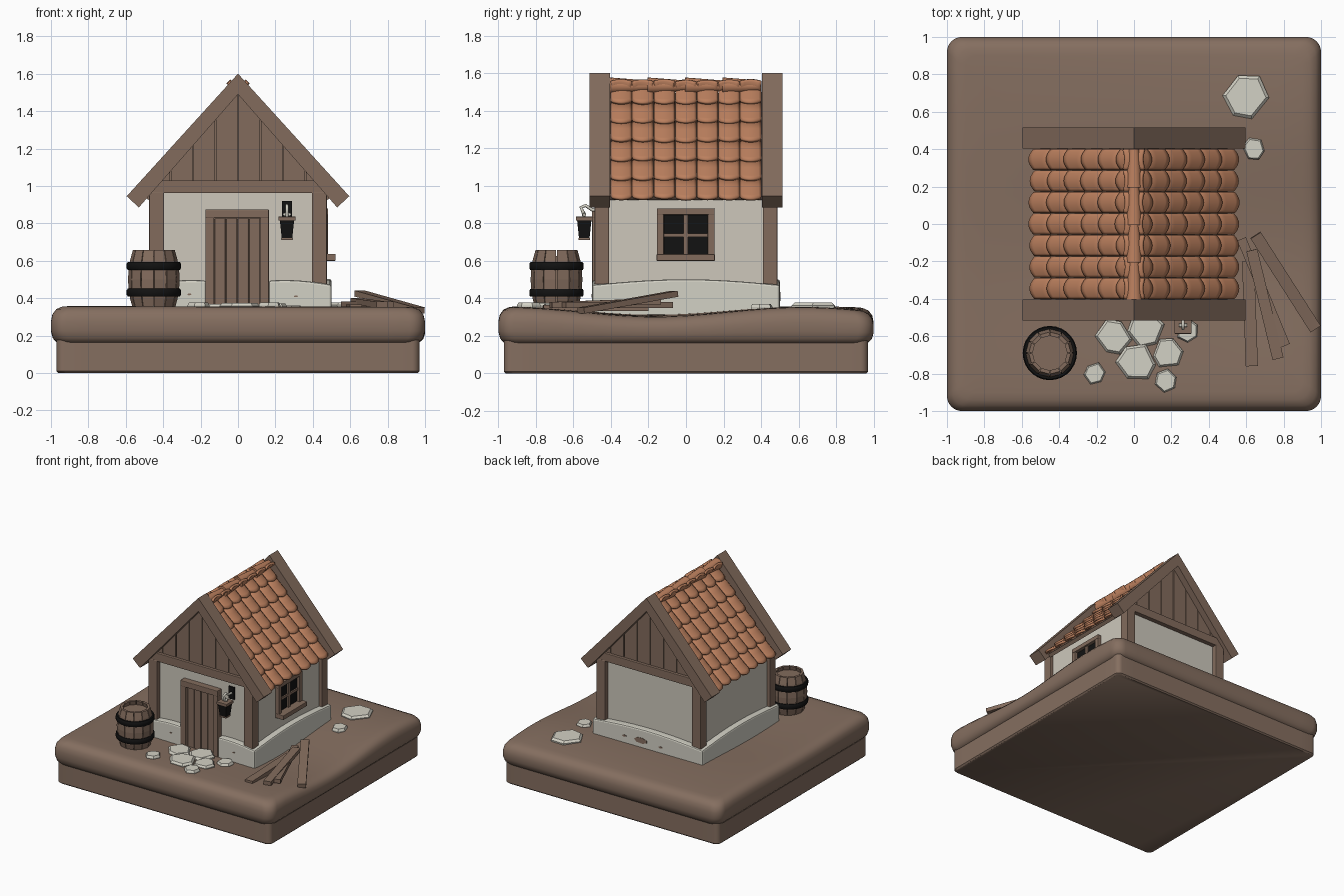
import bpy, bmesh, math, random
from mathutils import Vector, Matrix

random.seed(4)
cube = bpy.data.objects.get("Cube")
if cube:
    bpy.data.objects.remove(cube)


def material(name, r, g, b):
    m = bpy.data.materials.new(name)
    m.use_nodes = True
    m.diffuse_color = (r, g, b, 1)
    node = next(n for n in m.node_tree.nodes if n.type == 'BSDF_PRINCIPLED')
    node.inputs["Base Color"].default_value = (r, g, b, 1)
    return m


SOIL = material("soil brown", .235, .158, .117)
WOOD = material("wood brown", .225, .148, .108)
TILE = material("clay orange", .50, .215, .112)
WALL = material("plaster", .61, .575, .50)
STONE = material("pale stone", .65, .635, .555)
BLACK = material("iron black", .006, .006, .006)


def finish(name, bm, mat, smooth=False, bevel=0, recalc=True):
    if recalc:
        bmesh.ops.recalc_face_normals(bm, faces=bm.faces)
    me = bpy.data.meshes.new(name)
    bm.to_mesh(me)
    bm.free()
    me.materials.append(mat)
    ob = bpy.data.objects.new(name, me)
    bpy.context.collection.objects.link(ob)
    if bevel:
        mod = ob.modifiers.new("Bevel", 'BEVEL')
        mod.width, mod.segments = bevel, 2
    if smooth:
        bpy.ops.object.select_all(action='DESELECT')
        ob.select_set(True)
        bpy.context.view_layer.objects.active = ob
        bpy.ops.object.shade_smooth_by_angle(angle=math.radians(40))
    return ob


def loft(bm, rings, closed=False):
    """Skin a list of point rings; cap both ends, or join last to first."""
    vs = [[bm.verts.new(p) for p in r] for r in rings]
    n = len(vs[0])
    for a, b in zip(vs, vs[1:] + (vs[:1] if closed else [])):
        for i in range(n):
            bm.faces.new((a[i], a[(i + 1) % n], b[(i + 1) % n], b[i]))
    if not closed:
        bm.faces.new(vs[0])
        bm.faces.new(vs[-1])


def box(name, x, y, z, mat, bevel=0):
    bm = bmesh.new()
    loft(bm, [[(x[0], y[0], h), (x[1], y[0], h), (x[1], y[1], h), (x[0], y[1], h)] for h in z])
    return finish(name, bm, mat, bevel=bevel)


def prism(name, pts, y0, y1, mat, bevel=0, turn=0):
    """Extrude an x-z outline along y, then turn it about the z axis."""
    bm = bmesh.new()
    loft(bm, [[(px, y, pz) for px, pz in pts] for y in (y0, y1)])
    bm.transform(Matrix.Rotation(turn, 4, 'Z'))
    return finish(name, bm, mat, bevel=bevel)


def circle(r, z, n, c=(0, 0)):
    return [(c[0] + r * math.cos(math.tau * i / n), c[1] + r * math.sin(math.tau * i / n), z)
            for i in range(n)]


# Ground: two rounded slabs, the upper one with gentle waves
def ground(x, y):
    return .34 - .012 * x + (.016 + .01 * x) * math.sin(4 * y - .9)


def rounded_square(h, r, z, wavy=0):
    pts = []
    for k in range(4):
        rot = Matrix.Rotation(k * math.pi / 2, 2)
        corner = [(h - r + r * math.cos(a * math.pi / 12), h - r + r * math.sin(a * math.pi / 12))
                  for a in range(7)]
        side = [((h - r) * (1 - 2 * i / 16), h) for i in range(1, 16)]
        for p in corner + side:
            q = rot @ Vector(p)
            pts.append((q.x, q.y, z + wavy * (ground(q.x, q.y) - .34)))
    return pts


bm = bmesh.new()
loft(bm, [rounded_square(h, .04, z) for h, z in ((.96, 0), (.97, .01), (.97, .2))])
finish("lower_base", bm, SOIL, True)
bm = bmesh.new()
side = [(.93, .155, 0), (.97, .163, 0), (.99, .185, .1), (1, .22, .3), (1, .265, .6),
        (.992, .3, .8), (.972, .325, .9), (.94, .337, 1)]
loft(bm, [rounded_square(h, .08 * h, z, w) for h, z, w in side]
     + [rounded_square(.9 - .1 * i, .06 * (.9 - .1 * i), .34, 1) for i in range(9)])
finish("ground", bm, SOIL, True)

# House walls, corner posts, gables
box("walls", (-.45, .45), (-.45, .45), (.25, 1.0), WALL)
for sx in (-1, 1):
    for sy in (-1, 1):
        box("corner_post", sorted((sx * .395, sx * .475)), sorted((sy * .41, sy * .487)),
            (.28, .97), WOOD, .005)
for sy in (-1, 1):
    y = sorted((sy * .40, sy * .452))
    prism("gable_backing", [(-.46, .97), (.46, .97), (0, 1.5)], *y, WOOD)
    for i in range(-4, 4):
        a, b = i * .12 + .003, i * .12 + .117
        top = lambda x: max(1.0, 1.51 - 1.14 * abs(x))
        prism("gable_plank", [(a, .99), (b, .99), (b, top(b)), (a, top(a))],
              *sorted((sy * .43, sy * .462)), WOOD)
    box("gable_beam", (-.475, .475), sorted((sy * .42, sy * .485)), (.962, 1.03), WOOD, .004)
    for sx in (-1, 1):
        prism("barge_board", [(0, 1.6), (sx * .595, .945), (sx * .53, .885), (0, 1.49)],
              *sorted((sy * .405, sy * .515)), WOOD)

# Plinth with wavy top, open at the door
for k, (a, b) in enumerate(((-.5, -.17), (.165, .5), (-.5, .5), (-.5, .5), (-.5, .5))):
    front = k < 2
    crest = lambda t: .472 + (.025 * math.sin(math.tau * abs(t)) if front
                              else .03 * math.cos(math.pi * t))
    ts = [a + (b - a) * i / 12 for i in range(13)]
    prism("plinth", [(a, .24), (b, .24)] + [(t, crest(t)) for t in reversed(ts)],
          -.5, -.43, STONE, .012, 0 if front else (k - 1) * math.pi / 2)
for x, y, z, r in ((.06, .5, .41, .06), (.21, .5, .41, .02), (-.12, .5, .4, .02),
                   (-.26, -.5, .42, .012), (.31, -.5, .41, .012)):
    prism("worn_patch", [(x + px * r, z + pz * r * .4) for px, pz, _ in circle(1, 0, 7)],
          y - .003, y + .003, SOIL)

# Roof: deck, tongue tiles and ridge tiles
slope = math.atan(1.1)
for sx in (-1, 1):
    down = Vector((sx * math.cos(slope), 0, -math.sin(slope)))
    up = Vector((sx * math.sin(slope), 0, math.cos(slope)))
    prism("roof_deck", [(0, 1.495), (sx * .5, .945), (sx * .48, .925), (0, 1.45)], -.41, .41, WOOD)
    bm = bmesh.new()
    for row in range(6):
        for col in range(7):
            s = .085 + .137 * row + random.uniform(-.004, .004)
            yc = (col - 3) * .115
            lift = random.uniform(0, .005)
            grid = []
            for v in (0, .5, .85, 1):
                line = []
                for i in range(9):
                    u = i / 4 - 1
                    arch = 1 - u * u
                    p = (Vector((0, yc + u * .0565, 1.5)) + down * (s - .16 * (1 - v) + .024 * v * arch)
                         + up * (.002 + (.018 + lift) * v + .014 * arch))
                    line.append(bm.verts.new(p))
                grid.append(line)
            for g, h in zip(grid, grid[1:]):
                for i in range(8):
                    q = (g[i], h[i], h[i + 1], g[i + 1])
                    bm.faces.new(q if sx > 0 else q[::-1])
    tiles = finish("roof_tiles", bm, TILE, True, recalc=False)
    mod = tiles.modifiers.new("Thickness", 'SOLIDIFY')
    mod.thickness, mod.offset = .017, -1
for i in range(4):
    bm = bmesh.new()
    loft(bm, [[(px, -.405 + .2 * i + d, 1.533 + py) for px, py, _ in circle(r, 0, 16)]
              for d, r in ((0, .044), (.03, .042), (.205, .028))])
    finish("ridge_tile", bm, TILE, True)

# Door
for x in ((-.175, -.127), (.12, .165)):
    box("door_post", x, (-.5, -.43), (.28, .835), WOOD, .005)
box("door_lintel", (-.175, .165), (-.502, -.43), (.828, .875), WOOD, .005)
box("door_backing", (-.13, .125), (-.46, -.43), (.28, .83), WOOD)
for i in range(4):
    box("door_plank", (-.125 + .0615 * i, -.067 + .0615 * i), (-.475, -.45), (.3, .826), WOOD, .004)

# Window on the left wall
box("window_glass", (.445, .455), (-.13, .13), (.62, .86), BLACK)
for y in ((-.155, -.118), (.115, .152)):
    box("window_jamb", (.44, .48), y, (.63, .85), WOOD, .004)
box("window_head", (.44, .482), (-.155, .152), (.845, .88), WOOD, .004)
box("window_sill", (.44, .522), (-.157, .154), (.6, .636), WOOD, .004)
box("window_mullion", (.45, .468), (-.013, .01), (.63, .85), WOOD)
box("window_bar", (.45, .466), (-.12, .12), (.727, .747), WOOD)

# Lantern on a wall bracket
box("bracket_plate", (.235, .288), (-.46, -.445), (.82, .92), BLACK)
bm = bmesh.new()
loft(bm, [[(.262 + a * r, -.542 + b * r, z) for a, b in ((-1, -1), (1, -1), (1, 1), (-1, 1))]
          for z, r in ((.72, .028), (.815, .038))])
finish("lantern_body", bm, BLACK)
box("lantern_cap", (.216, .308), (-.587, -.497), (.814, .836), WOOD, .003)
box("lantern_foot", (.231, .293), (-.573, -.511), (.71, .722), WOOD, .003)
for name, pts in (("lantern_hook", [(0, -.45, .87), (0, -.5, .872), (0, -.535, .895), (0, -.56, .885),
                                    (0, -.548, .86), (0, -.542, .83)]),
                  ("lantern_crossbar", [(-.02, -.542, .845), (0, -.542, .85), (.02, -.542, .845)])):
    cu = bpy.data.curves.new(name, 'CURVE')
    cu.dimensions, cu.bevel_depth, cu.bevel_resolution = '3D', .009, 2
    cu.use_fill_caps = True
    sp = cu.splines.new('POLY')
    sp.points.add(len(pts) - 1)
    for p, q in zip(sp.points, pts):
        p.co = (.262 + q[0], q[1], q[2], 1)
    cu.materials.append(STONE)
    bpy.context.collection.objects.link(bpy.data.objects.new(name, cu))

# Barrel: staves, lid and hoops
bx, by = -.45, -.69
bm = bmesh.new()
for k in range(12):
    rings = []
    for i in range(7):
        t = i / 3 - 1
        r = .138 - .026 * t * t
        rings.append([(bx + rr * math.cos(a), by + rr * math.sin(a), .5 + .157 * t)
                      for rr, e in ((r, -.245), (r, .245), (r - .02, .245), (r - .02, -.245))
                      for a in [math.tau * (k + .5) / 12 + e]])
    loft(bm, rings)
finish("barrel_staves", bm, WOOD)
bm = bmesh.new()
loft(bm, [circle(.105, z, 24, (bx, by)) for z in (.36, .625)])
finish("barrel_lid", bm, WOOD)
for z in (.43, .572):
    bm = bmesh.new()
    loft(bm, [circle(r, z + d, 28, (bx, by)) for r, d in
              ((.12, -.02), (.139, -.021), (.145, -.012), (.145, .012), (.139, .021), (.12, .02))], True)
    finish("barrel_hoop", bm, BLACK, True)

# Stepping stones
for x, y, r in ((-.11, -.6, .1), (.06, -.56, .105), (.01, -.74, .11), (.18, -.69, .09), (.285, -.575, .065),
                (-.21, -.8, .062), (.17, -.84, .065), (.6, .68, .135), (.64, .4, .066)):
    g, spin = ground(x, y), random.random()
    edge = [(math.tau * (i + spin + random.uniform(-.15, .15)) / 6, r * random.uniform(.88, 1.04))
            for i in range(6)]
    bm = bmesh.new()
    loft(bm, [[(x + f * q * math.cos(a), y + f * q * math.sin(a), g + d) for a, q in edge]
              for f, d in ((.95, -.03), (1, .008), (.86, .024))])
    finish("stepping_stone", bm, STONE)

# Loose boards leaning on one another
for p, q, w in (((.65, -.06, .425), (.97, -.56, .335), .065), ((.575, -.08, .365), (.81, -.65, .365), .05),
                ((.61, -.2, .35), (.63, -.76, .35), .065), ((.63, -.14, .385), (.77, -.72, .365), .06)):
    p, q = Vector(p), Vector(q)
    bm = bmesh.new()
    bmesh.ops.create_cube(bm, size=1)
    bm.transform(Matrix.Translation((p + q) / 2) @ (q - p).to_track_quat('Y', 'Z').to_matrix().to_4x4()
                 @ Matrix.Diagonal((w, (q - p).length, .032, 1)))
    finish("loose_board", bm, WOOD)
